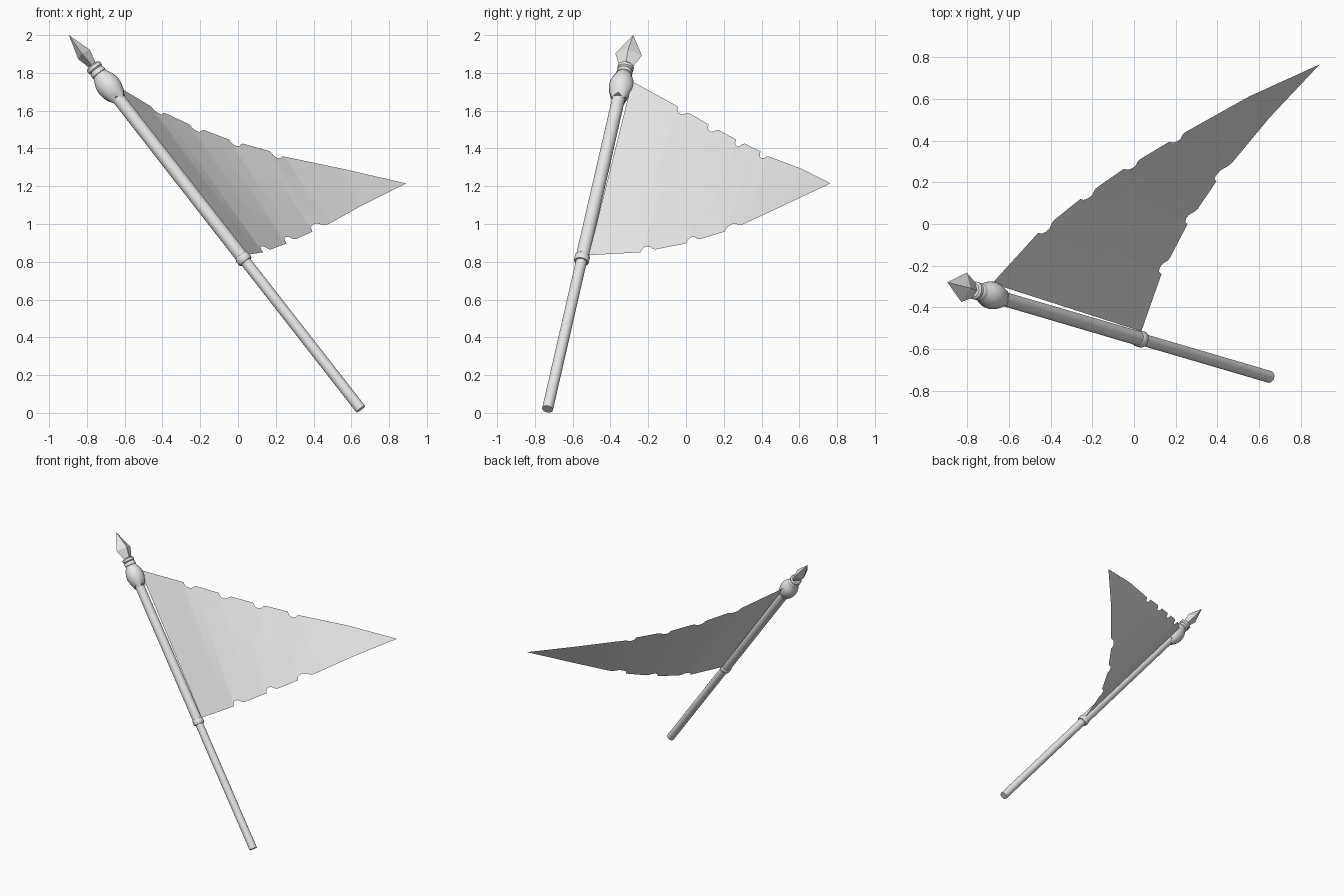
import bpy
import bmesh
import math
from mathutils import Vector, Matrix

if "Cube" in bpy.data.objects:
    bpy.data.objects.remove(bpy.data.objects["Cube"], do_unlink=True)

# One plain grey for everything
grey = bpy.data.materials.new("light_grey")
grey.use_nodes = True
colour = (0.8, 0.8, 0.8, 1.0)
grey.diffuse_color = colour
grey.node_tree.nodes["Principled BSDF"].inputs["Base Color"].default_value = colour

# Leaning frame: local z runs up the pole, local x is the broad side of the spearhead
FOOT = Vector((0.65, -0.733, 0.02))
TIP = Vector((-0.895, -0.28, 2.0))
LENGTH = (TIP - FOOT).length
axis_z = (TIP - FOOT).normalized()
axis_y = axis_z.cross(Vector((0.18, 0.98, -0.08))).normalized()
axis_x = axis_y.cross(axis_z)
FRAME = Matrix((axis_x, axis_y, axis_z)).transposed().to_4x4()
FRAME.translation = FOOT


def finish(name, bm, smooth_angle=None):
    mesh = bpy.data.meshes.new(name)
    bm.to_mesh(mesh)
    bm.free()
    mesh.materials.append(grey)
    obj = bpy.data.objects.new(name, mesh)
    bpy.context.collection.objects.link(obj)
    if smooth_angle:
        bpy.ops.object.select_all(action="DESELECT")
        obj.select_set(True)
        bpy.context.view_layer.objects.active = obj
        bpy.ops.object.shade_smooth_by_angle(angle=math.radians(smooth_angle))
    return obj


def lathe(name, profile, sides=24, flat=1.0, zigzag=0.0, smooth_angle=40):
    """Turn (height, radius) pairs around the pole axis."""
    bm = bmesh.new()
    rings = []
    for k, (h, r) in enumerate(profile):
        ring = []
        for i in range(sides):
            a = 2 * math.pi * i / sides
            # scalloped lower rim
            dz = zigzag * abs((i % 6) - 3) / 3 if k == 0 else 0
            ring.append(bm.verts.new((r * math.cos(a), r * flat * math.sin(a), h + dz)))
        rings.append(ring)
    for low, high in zip(rings, rings[1:]):
        for i in range(sides):
            j = (i + 1) % sides
            bm.faces.new((low[i], low[j], high[j], high[i]))
    bm.faces.new(rings[0][::-1])
    bm.faces.new(rings[-1])
    bmesh.ops.remove_doubles(bm, verts=bm.verts, dist=1e-5)
    bm.transform(FRAME)
    return finish(name, bm, smooth_angle)


# Pole, sleeve and fittings
lathe("pole", [(0, 0.029), (1.05, 0.029)])
lathe("sleeve", [(1.01, 0.035), (2.16, 0.034)])
lathe("collar", [(1.005, 0.036), (1.01, 0.040), (1.04, 0.040), (1.045, 0.036)])
lathe("bulb", [(2.105, 0.040), (2.145, 0.054), (2.175, 0.063), (2.2, 0.066),
               (2.225, 0.064), (2.25, 0.056), (2.27, 0.046), (2.29, 0.037)],
      zigzag=0.025)
lathe("neck_ring", [(2.28, 0.036), (2.287, 0.042), (2.305, 0.042), (2.313, 0.036),
                    (2.32, 0.043), (2.337, 0.043), (2.345, 0.034)])
lathe("spearhead", [(2.335, 0.034), (2.42, 0.072), (LENGTH, 0.0)],
      sides=4, flat=0.55, smooth_angle=None)

# Torn pennant: ruled sheet between two edges, with bites out of each
TOP = [(0, (-0.68, -0.285, 1.755)), (0.14, (-0.46, -0.043, 1.622)),
       (0.27, (-0.257, 0.12, 1.527)), (0.40, (-0.048, 0.265, 1.447)),
       (0.54, (0.17, 0.395, 1.385)), (0.59, (0.245, 0.44, 1.357)),
       (0.79, (0.555, 0.613, 1.292)), (1, (0.89, 0.765, 1.215))]
BOTTOM = [(0, (0.035, -0.515, 0.835)), (0.18, (0.132, -0.24, 0.85)),
          (0.35, (0.257, 0, 0.897)), (0.505, (0.395, 0.205, 0.96)),
          (0.605, (0.49, 0.317, 1.005)), (0.77, (0.65, 0.51, 1.095)),
          (1, (0.89, 0.765, 1.215))]
TOP_BITES = [(0.14, 0.05), (0.27, 0.05), (0.40, 0.05), (0.54, 0.05)]
BOTTOM_BITES = [(0.18, 0.055), (0.35, 0.055), (0.505, 0.08)]
BITE = [(0, 0), (0.03, 0.6), (0.1, 0.85), (0.25, 1), (0.45, 0.95),
        (0.6, 0.7), (0.75, 0.3), (0.9, 0.08), (1, 0)]
DEPTH = 0.034


def along(keys, u):
    for (u0, a), (u1, b) in zip(keys, keys[1:]):
        if u <= u1:
            return Vector(a).lerp(Vector(b), (u - u0) / (u1 - u0))
    return Vector(keys[-1][1])


def bite_depth(bites, u):
    for start, width in bites:
        f = (u - start) / width
        if 0 <= f <= 1:
            for (f0, d0), (f1, d1) in zip(BITE, BITE[1:]):
                if f <= f1:
                    return DEPTH * (d0 + (d1 - d0) * (f - f0) / (f1 - f0))
    return 0.0


columns = {round(i / 40, 4) for i in range(41)}
columns |= {round(u, 4) for u, _ in TOP + BOTTOM}
columns |= {round(s + w * f, 4) for s, w in TOP_BITES + BOTTOM_BITES for f, _ in BITE}

ROWS = 12
bm = bmesh.new()
previous = None
for u in sorted(columns):
    low, high = along(BOTTOM, u), along(TOP, u)
    up = (high - low).normalized()
    low += up * bite_depth(BOTTOM_BITES, u)
    high -= up * bite_depth(TOP_BITES, u)
    column = [bm.verts.new(low.lerp(high, k / ROWS)) for k in range(ROWS + 1)]
    if previous:
        for k in range(ROWS):
            bm.faces.new((previous[k], column[k], column[k + 1], previous[k + 1]))
    previous = column
bmesh.ops.remove_doubles(bm, verts=bm.verts, dist=1e-5)
finish("pennant", bm, 40)
